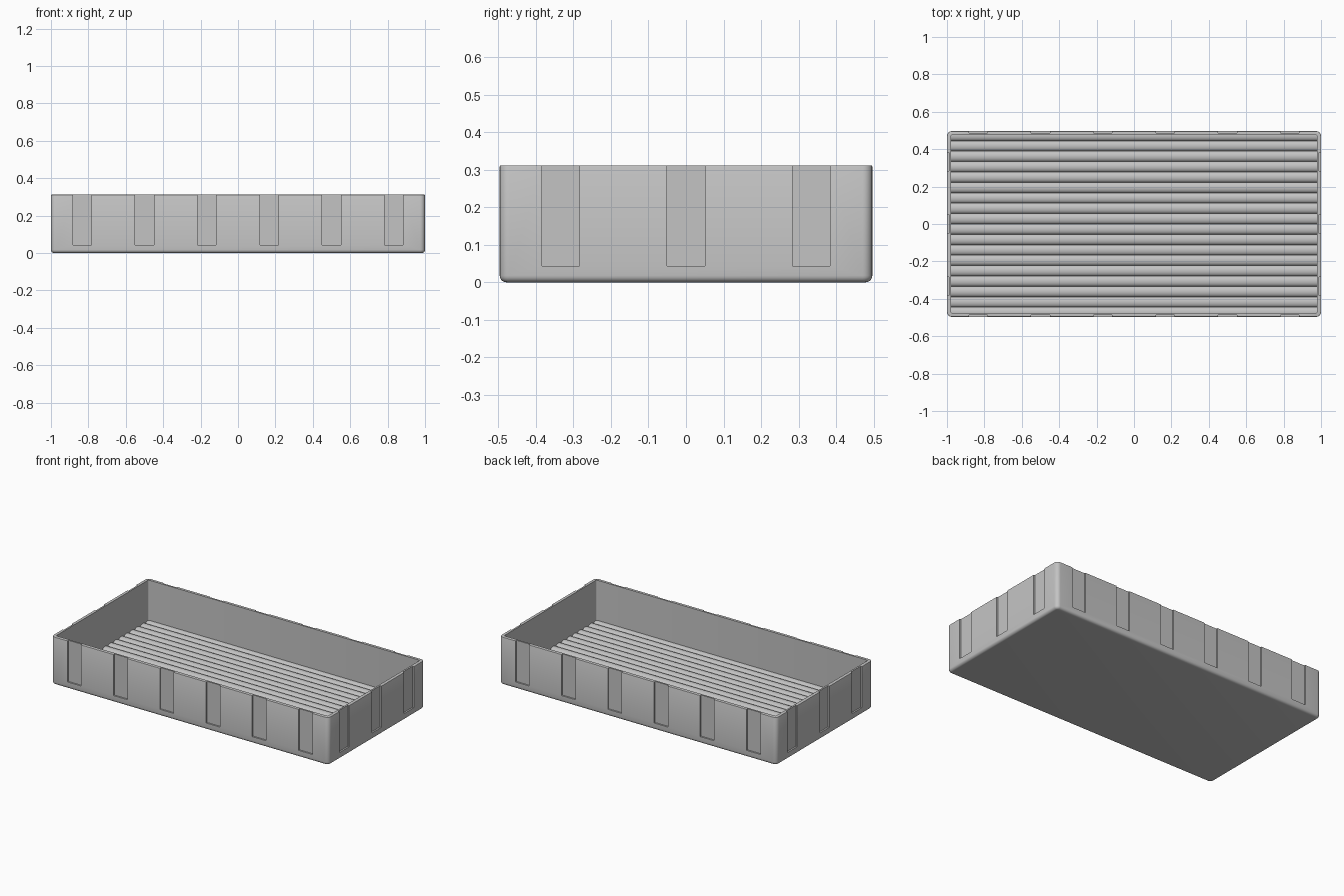
import bpy, bmesh, math
from mathutils import Matrix

cube = bpy.data.objects.get("Cube")
if cube:
    bpy.data.objects.remove(cube, do_unlink=True)

HX, HY, H = 1.0, 0.4965, 0.312      # half length, half width, height
WALL, FLOOR = 0.021, 0.03
SLOT_W, SLOT_Z, SLOT_D = 0.1, 0.044, 0.01
PITCH, RIDGE_Z, RIDGE_H = 0.0556, 0.033, 0.018

grey = bpy.data.materials.new("grey_plastic")
grey.use_nodes = True
colour = (0.55, 0.55, 0.55, 1)
grey.diffuse_color = colour
grey.node_tree.nodes["Principled BSDF"].inputs["Base Color"].default_value = colour


def add_box(bm, x0, x1, y0, y1, z0, z1):
    m = Matrix.Translation(((x0 + x1) / 2, (y0 + y1) / 2, (z0 + z1) / 2))
    bmesh.ops.create_cube(bm, size=1, matrix=m @ Matrix.Diagonal((x1 - x0, y1 - y0, z1 - z0, 1)))


def round_edges(bm, rule, radius, segments):
    edges = [e for e in bm.edges if rule(*(v.co for v in e.verts))]
    bmesh.ops.bevel(bm, geom=edges, offset=radius, segments=segments, profile=0.5, affect='EDGES')


def vertical(a, b):
    return abs(a.z - b.z) > 0.05


def level(z):
    return lambda a, b: abs(a.z - z) < 1e-5 and abs(b.z - z) < 1e-5


def make_object(name, bm):
    bmesh.ops.recalc_face_normals(bm, faces=bm.faces[:])
    mesh = bpy.data.meshes.new(name)
    bm.to_mesh(mesh)
    bm.free()
    mesh.materials.append(grey)
    ob = bpy.data.objects.new(name, mesh)
    bpy.context.collection.objects.link(ob)
    return ob


def activate(ob):
    bpy.ops.object.select_all(action='DESELECT')
    ob.select_set(True)
    bpy.context.view_layer.objects.active = ob


# Outer tray body with rounded corners, base and a slightly softened rim
bm = bmesh.new()
add_box(bm, -HX, HX, -HY, HY, 0, H)
round_edges(bm, vertical, 0.026, 6)
round_edges(bm, level(0), 0.018, 5)
round_edges(bm, level(H), 0.004, 2)
tray = make_object("tray_body", bm)

# Cavity cutter
bm = bmesh.new()
add_box(bm, -HX + WALL, HX - WALL, -HY + WALL, HY - WALL, FLOOR, H + 0.1)
round_edges(bm, vertical, 0.008, 3)
cavity = make_object("cavity_cutter", bm)

# Shallow slots down the outside of every wall
bm = bmesh.new()
h, top, out = SLOT_W / 2, H + 0.1, 0.05
for s in (-1, 1):
    for i in range(6):
        x = (i - 2.5) / 3
        y0, y1 = sorted((s * (HY - SLOT_D), s * (HY + out)))
        add_box(bm, x - h, x + h, y0, y1, SLOT_Z, top)
    for i in range(3):
        y = (i - 1) / 3
        x0, x1 = sorted((s * (HX - SLOT_D), s * (HX + out)))
        add_box(bm, x0, x1, y - h, y + h, SLOT_Z, top)
slots = make_object("slot_cutter", bm)

activate(tray)
for cutter in (cavity, slots):
    mod = tray.modifiers.new("cut", 'BOOLEAN')
    mod.operation = 'DIFFERENCE'
    mod.solver = 'EXACT'
    mod.object = cutter
    bpy.ops.object.modifier_apply(modifier=mod.name)
for cutter in (cavity, slots):
    bpy.data.objects.remove(cutter, do_unlink=True)

# Ribbed floor: rounded ridges running along the length
half = HY - WALL + 0.002
ys = [-half, half]
for k in range(-9, 9):
    for j in range(12):
        y = PITCH * (k + (1 - math.cos(math.pi * j / 12)) / 2)
        if abs(y) < half - 0.001:
            ys.append(y)
ys.sort()
bm = bmesh.new()
length = HX - WALL + 0.002
points = [(-half, FLOOR - 0.01)]
for y in ys:
    t = 2 * ((y / PITCH + 1e-6) % 1) - 1
    points.append((y, RIDGE_Z + RIDGE_H * math.sqrt(max(0, 1 - t * t))))
points.append((half, FLOOR - 0.01))
profile = bm.faces.new([bm.verts.new((-length, y, z)) for y, z in points])
ext = bmesh.ops.extrude_face_region(bm, geom=[profile], use_keep_orig=True)
new_verts = [g for g in ext["geom"] if isinstance(g, bmesh.types.BMVert)]
bmesh.ops.translate(bm, verts=new_verts, vec=(2 * length, 0, 0))
ridges = make_object("floor_ridges", bm)

for ob in (tray, ridges):
    activate(ob)
    bpy.ops.object.shade_smooth_by_angle(angle=math.radians(35))
